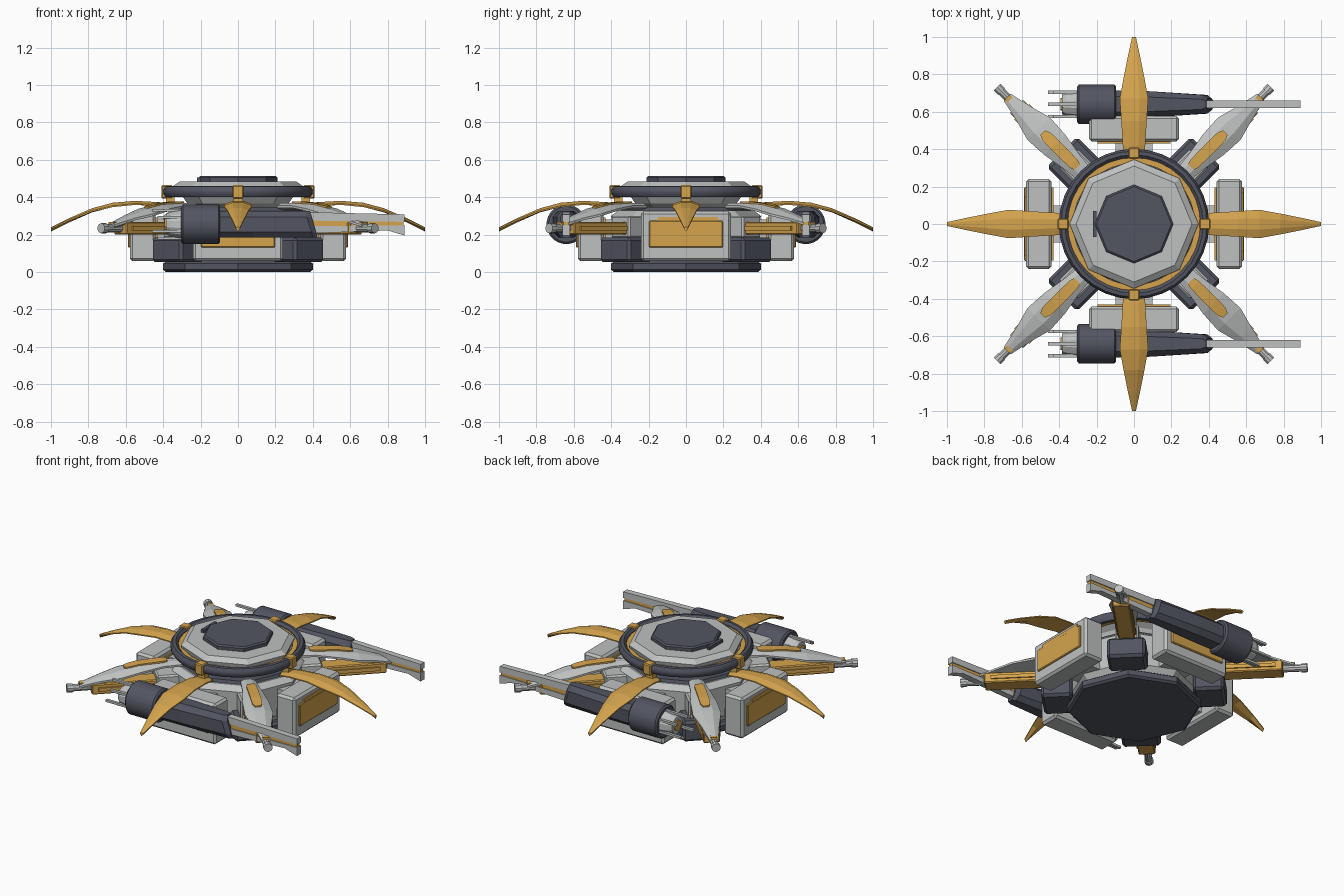
import bpy, bmesh, math
from mathutils import Matrix, Vector

cube = bpy.data.objects.get("Cube")
if cube:
    bpy.data.objects.remove(cube, do_unlink=True)


def material(name, colour):
    m = bpy.data.materials.new(name)
    m.use_nodes = True
    m.diffuse_color = (*colour, 1)
    m.node_tree.nodes["Principled BSDF"].inputs["Base Color"].default_value = (*colour, 1)
    return m


GREY = material("light grey", (0.52, 0.53, 0.53))
DARK = material("dark slate", (0.085, 0.09, 0.12))
GOLD = material("gold", (0.66, 0.37, 0.075))


def finish(name, bm, mat, angle=0, smooth=False, bevel=0):
    """Turn a bmesh into an object, turned about the vertical axis."""
    bmesh.ops.recalc_face_normals(bm, faces=bm.faces)
    mesh = bpy.data.meshes.new(name)
    bm.to_mesh(mesh)
    bm.free()
    mesh.materials.append(mat)
    ob = bpy.data.objects.new(name, mesh)
    bpy.context.collection.objects.link(ob)
    ob.rotation_euler.z = angle
    if bevel:
        mod = ob.modifiers.new("edge", "BEVEL")
        mod.width, mod.segments = bevel, 1
    if smooth:
        bpy.ops.object.select_all(action="DESELECT")
        ob.select_set(True)
        bpy.context.view_layer.objects.active = ob
        bpy.ops.object.shade_smooth_by_angle(angle=math.radians(35))
    return ob


def skin(name, rings, mat, closed=False, **kw):
    """Bridge a row of equal point rings; cap the ends unless closed."""
    bm = bmesh.new()
    rows = [[bm.verts.new(p) for p in ring] for ring in rings]
    n = len(rows[0])
    pairs = list(zip(rows, rows[1:])) + ([(rows[-1], rows[0])] if closed else [])
    for a, b in pairs:
        for i in range(n):
            j = (i + 1) % n
            bm.faces.new((a[i], a[j], b[j], b[i]))
    if not closed:
        bm.faces.new(rows[0])
        bm.faces.new(rows[-1])
    return finish(name, bm, mat, **kw)


def box(name, lo, hi, mat, angle=0, bevel=0):
    bm = bmesh.new()
    lo, hi = Vector(lo), Vector(hi)
    bmesh.ops.create_cube(bm, size=1, matrix=Matrix.Translation((lo + hi) / 2)
                          @ Matrix.Diagonal((*(hi - lo), 1)))
    return finish(name, bm, mat, angle=angle, bevel=bevel)


def lathe(name, profile, mat, sides=8, closed=False, **kw):
    """Spin (radius, height) points about the vertical axis."""
    turn = [2 * math.pi * i / sides for i in range(sides)]
    rings = [[(r * math.cos(t), r * math.sin(t), z) for t in turn] for r, z in profile]
    return skin(name, rings, mat, closed, **kw)


def tube(name, profile, y, z, mat, sides=20, **kw):
    """Spin (x, radius) points about an axis along x."""
    turn = [2 * math.pi * (i + 0.5) / sides for i in range(sides)]
    rings = [[(x, y + r * math.cos(t), z + r * math.sin(t)) for t in turn] for x, r in profile]
    return skin(name, rings, mat, **kw)


def blade(name, stations, thick, mat, angle, crown=0.25):
    """Crowned arm through (distance, half width, height) stations."""
    rings = []
    for r, w, z in stations:
        drop = w * crown
        rings.append([(r, -w, z - drop), (r, -w * 0.4, z - drop * 0.15), (r, w * 0.4, z - drop * 0.15),
                      (r, w, z - drop), (r, w, z - drop - thick * 0.3), (r, 0, z - thick),
                      (r, -w, z - drop - thick * 0.3)])
    return skin(name, rings, mat, angle=angle)


# Central hull, from the foot up to the cap
lathe("base_plate", [(0.385, 0), (0.4, 0.012), (0.4, 0.045), (0.38, 0.058)], DARK)
lathe("core_hull", [(0.35, 0.055), (0.39, 0.1), (0.4, 0.3), (0.36, 0.33)], GREY)
lathe("core_collar", [(0.35, 0.325), (0.34, 0.348)], DARK)
lathe("neck", [(0.23, 0.34), (0.27, 0.365), (0.3, 0.41)], GREY)
lathe("saucer", [(0.29, 0.4), (0.335, 0.425), (0.345, 0.46), (0.31, 0.485)], GREY)
lathe("cap", [(0.21, 0.48), (0.21, 0.506), (0.2, 0.514)], DARK)
box("cap_hatch", (-0.22, -0.07, 0.48), (-0.2, 0.07, 0.505), DARK)
lathe("inner_ring", [(0.325, 0.415), (0.36, 0.415), (0.36, 0.44), (0.325, 0.44)],
      GOLD, sides=32, closed=True)
lathe("outer_ring", [(0.355, 0.415), (0.37, 0.4), (0.39, 0.402), (0.402, 0.42), (0.402, 0.44),
                     (0.39, 0.458), (0.37, 0.46), (0.355, 0.445)],
      DARK, sides=32, closed=True, smooth=True)

# Four sides: pods, panels, ring clips and curved blades
for i in range(4):
    a = i * math.pi / 2
    box("side_pod", (0.44, -0.24, 0.058), (0.578, 0.24, 0.325), GREY, a, bevel=0.014)
    box("pod_arm", (0.33, -0.1, 0.1), (0.45, 0.1, 0.28), GREY, a)
    box("outer_panel", (0.57, -0.197, 0.13), (0.588, 0.197, 0.275), GOLD, a, bevel=0.005)
    box("outer_panel_tab", (0.57, -0.15, 0.27), (0.586, 0.17, 0.293), GOLD, a)
    box("inner_panel", (0.43, -0.195, 0.13), (0.445, 0.195, 0.29), GOLD, a)
    box("ring_clip", (0.35, -0.029, 0.393), (0.41, 0.029, 0.464), GOLD, a, bevel=0.006)
    box("clip_post", (0.34, -0.025, 0.34), (0.385, 0.025, 0.4), GOLD, a)
    blade("curved_blade", [(0.34, 0.055, 0.362), (0.42, 0.06, 0.375), (0.55, 0.068, 0.383),
                           (0.67, 0.076, 0.373), (0.78, 0.056, 0.343), (0.9, 0.032, 0.29),
                           (1.0, 0.01, 0.24)], 0.024, GOLD, a)

# Four corners: legs, guns and swept fins
FIN = [(0.34, 0.045, 0.37), (0.46, 0.055, 0.374), (0.6, 0.078, 0.365),
       (0.72, 0.085, 0.342), (0.83, 0.055, 0.308), (0.96, 0.026, 0.262)]
for i in range(4):
    a = (i + 0.5) * math.pi / 2
    box("corner_leg", (0.36, -0.115, 0.052), (0.545, 0.115, 0.185), DARK, a, bevel=0.016)
    box("gun_mount", (0.34, -0.07, 0.18), (0.5, 0.07, 0.3), GREY, a, bevel=0.01)
    box("gun_body", (0.42, -0.05, 0.2), (0.89, 0.05, 0.268), GOLD, a, bevel=0.006)
    for s in (-1, 1):
        box("gun_side_rail", (0.5, s * 0.052 - 0.006, 0.222), (0.85, s * 0.052 + 0.006, 0.245), GOLD, a)
    tube("gun_barrel", [(0.87, 0.022), (1.0, 0.022), (1.0, 0.027), (1.035, 0.027)], 0, 0.234,
         GREY, sides=10, angle=a)
    box("muzzle_collar", (0.93, -0.018, 0.235), (0.96, 0.018, 0.268), GOLD, a)
    blade("swept_fin", FIN, 0.04, GREY, a, crown=0.35)
    skin("fin_stripe", [[(r, -w, z), (r, w, z), (r, w, z - 0.012), (r, -w, z - 0.012)]
                        for r, w, z in [(0.43, 0.022, 0.377), (0.46, 0.03, 0.378), (0.6, 0.031, 0.369),
                                        (0.66, 0.03, 0.358), (0.69, 0.018, 0.352)]], GOLD, angle=a)

# Long cannons lying along the front and back
for y, place in ((-0.64, "front"), (0.64, "back")):
    zc = 0.255
    tube(place + "_cannon_drum", [(-0.305, 0.095), (-0.295, 0.106), (-0.105, 0.106), (-0.095, 0.095)],
         y, zc, DARK, sides=24, smooth=True)
    sections = []
    for x, lean, w in ((-0.1, 0, 0.074), (0.08, 0, 0.07), (0.38, 0.022, 0.05), (0.405, 0.02, 0.03)):
        outline = [(-w, 0.215), (-w * 0.55, 0.183), (w * 0.55, 0.183), (w, 0.215),
                   (w, 0.295), (w * 0.55, 0.327), (-w * 0.55, 0.327), (-w, 0.295)]
        sections.append([(x - lean * (z - zc) / 0.07, y + v, z) for v, z in outline])
    skin(place + "_cannon_body", sections, DARK)
    tube(place + "_cannon_nozzle", [(-0.385, 0.055), (-0.36, 0.068), (-0.29, 0.08)], y, zc, GREY,
         sides=12)
    tube(place + "_cannon_core", [(-0.392, 0.035), (-0.3, 0.035)], y, zc, GOLD, sides=12)
    for k in range(6):
        t = k * math.pi / 3 + math.pi / 6
        py, pz = y + 0.075 * math.cos(t), zc + 0.075 * math.sin(t)
        end = -0.46 if k % 2 else -0.43
        box(place + "_cannon_prong", (end, py - 0.009, pz - 0.007), (-0.29, py + 0.009, pz + 0.007), GREY)
    # Split rail: grey jaws around a gold core
    for part, w, mat, side in (
            ("upper_rail", 0.02, GREY, [(0.36, 0.32), (0.89, 0.308), (0.89, 0.268), (0.36, 0.275)]),
            ("rail_core", 0.014, GOLD, [(0.36, 0.28), (0.885, 0.272), (0.885, 0.245), (0.36, 0.24)]),
            ("lower_rail", 0.02, GREY, [(0.36, 0.245), (0.89, 0.25), (0.89, 0.195), (0.8, 0.222),
                                        (0.36, 0.205)])):
        skin(place + "_" + part, [[(x, y + s * w, z) for x, z in side] for s in (-1, 1)], mat)
    # Bracket tying the cannon to the pod
    c = math.copysign(0.58, y)
    box(place + "_cannon_bracket", (-0.08, c - 0.03, 0.2), (0.12, c + 0.03, 0.3), DARK)
